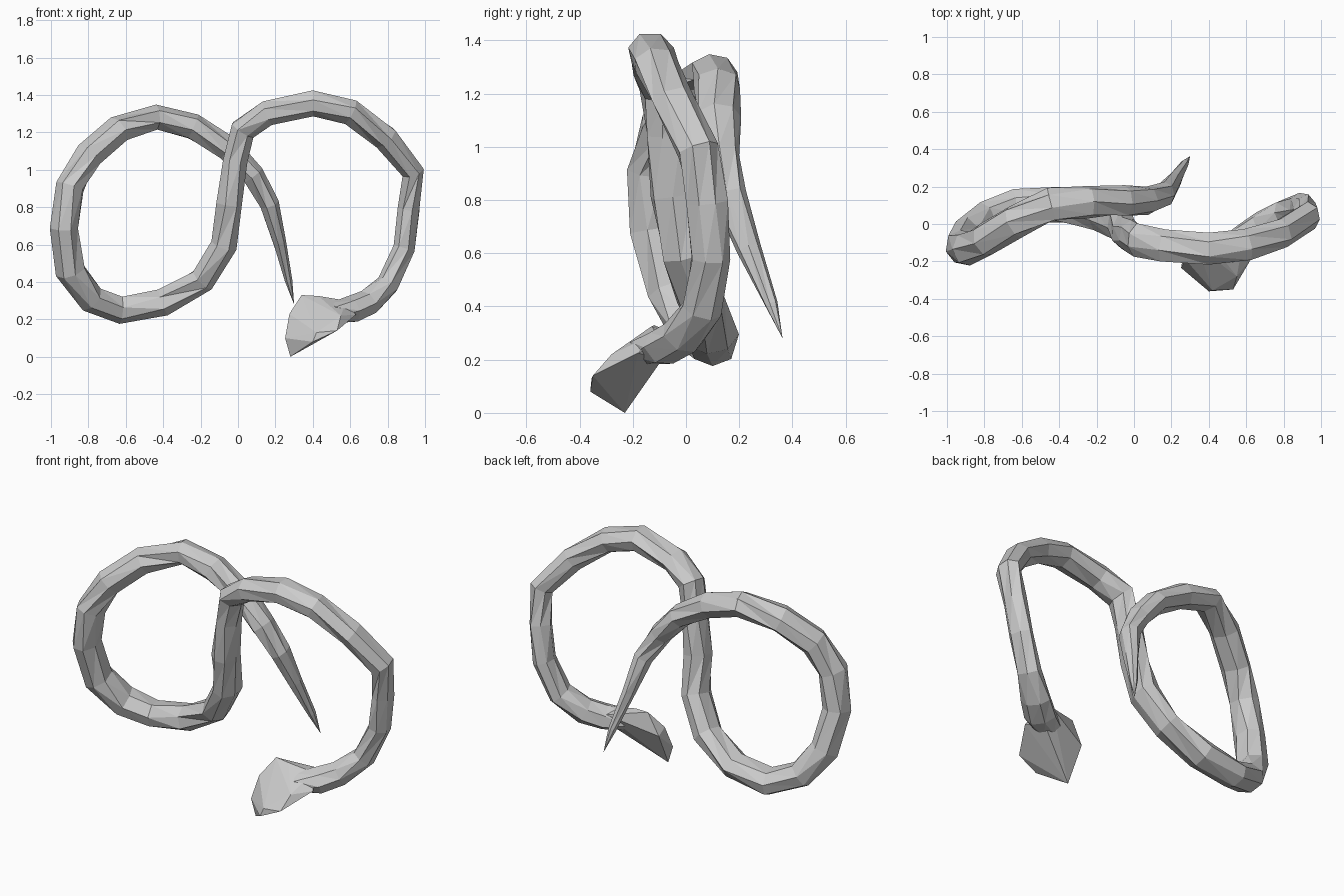
import bpy, bmesh, math, random
from mathutils import Vector

random.seed(4)
SIDES = 7


def finish(bm, name):
    bmesh.ops.recalc_face_normals(bm, faces=bm.faces[:])
    mesh = bpy.data.meshes.new(name)
    bm.to_mesh(mesh)
    bm.free()
    obj = bpy.data.objects.new(name, mesh)
    bpy.context.collection.objects.link(obj)


# Spine from tail to neck: x, y, z, radius
spine = [
    (.27, .32, .41, .020), (.22, .235, .62, .036), (.17, .165, .82, .050),
    (.08, .125, .97, .058), (-.05, .125, 1.11, .063), (-.24, .12, 1.23, .067),
    (-.44, .105, 1.282, .069), (-.64, .01, 1.21, .071), (-.80, -.085, 1.075, .072),
    (-.895, -.135, .91, .073), (-.928, -.125, .69, .074), (-.895, -.06, .46, .074),
    (-.79, .03, .31, .074), (-.63, .10, .248, .073), (-.40, .10, .292, .073),
    (-.19, .06, .412, .072), (-.075, .0, .60, .071), (-.05, -.05, .82, .070),
    (-.015, -.07, 1.05, .067), (.02, -.085, 1.215, .067), (.16, -.12, 1.30, .066),
    (.40, -.135, 1.358, .066), (.60, -.115, 1.31, .065), (.79, -.045, 1.17, .063),
    (.937, .04, .99, .060), (.918, .08, .79, .058), (.885, .09, .58, .056),
    (.80, .06, .39, .060), (.69, -.015, .29, .067), (.60, -.08, .25, .070),
    (.49, -.15, .235, .055),
]

# Body: flattened rings swept along the spine
bm = bmesh.new()
points = [Vector(p[:3]) for p in spine]
rings = []
for i, c in enumerate(points):
    t = (points[min(i + 1, len(points) - 1)] - points[max(i - 1, 0)]).normalized()
    side = Vector((0, 1, 0))
    side = (side - side.dot(t) * t).normalized()
    out = t.cross(side)
    ring = []
    for k in range(SIDES):
        a = 2 * math.pi * (k + .25 * (i % 2)) / SIDES
        r = spine[i][3] * random.uniform(.98, 1.13)
        ring.append(bm.verts.new(c + side * math.cos(a) * r * 1.24 + out * math.sin(a) * r))
    rings.append(ring)
tip = bm.verts.new((.30, .363, .28))
for k in range(SIDES):
    n = (k + 1) % SIDES
    bm.faces.new((tip, rings[0][n], rings[0][k]))
    for a, b in zip(rings, rings[1:]):
        bm.faces.new((a[k], a[n], b[n]))
        bm.faces.new((a[k], b[n], b[k]))
bm.faces.new(rings[-1])
finish(bm, "body")

# Head: faceted wedge with wide cheeks and a low snout
bm = bmesh.new()
for p in [(.56, -.03, .29), (.58, -.11, .30), (.63, -.18, .225), (.56, -.09, .20),
          (.34, -.12, .33), (.43, -.13, .325), (.275, -.19, .23), (.27, -.125, .20),
          (.252, -.235, .10), (.28, -.23, .0), (.40, -.36, .08),
          (.42, -.355, .13), (.53, -.35, .14), (.55, -.28, .22)]:
    bm.verts.new(p)
bmesh.ops.convex_hull(bm, input=bm.verts[:])
bmesh.ops.delete(bm, geom=[v for v in bm.verts if not v.link_faces], context='VERTS')
finish(bm, "head")
